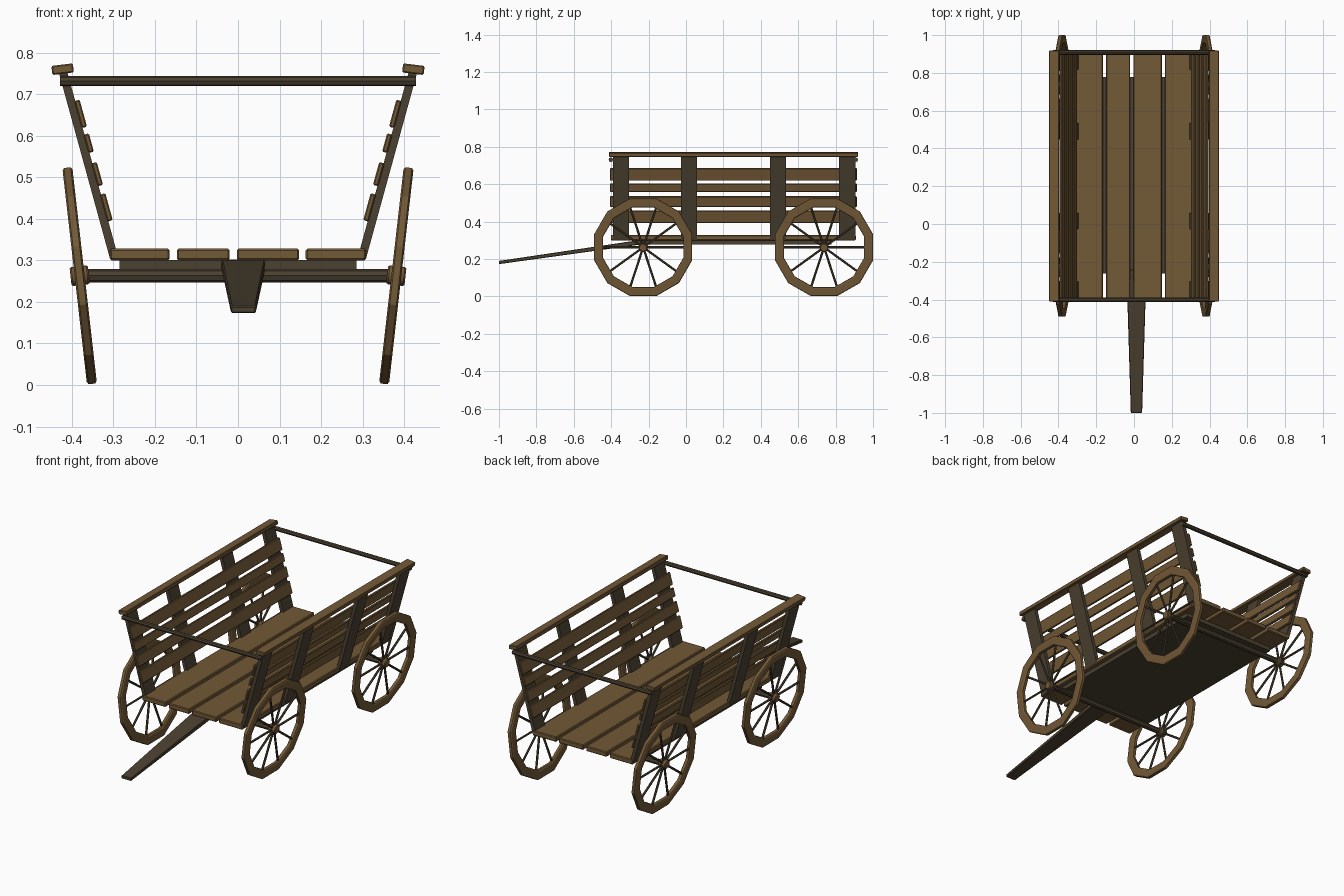
import bpy, bmesh, math
from mathutils import Vector, Matrix

if "Cube" in bpy.data.objects:
    bpy.data.objects.remove(bpy.data.objects["Cube"])


def material(name, color):
    m = bpy.data.materials.new(name)
    m.diffuse_color = (*color, 1)
    m.use_nodes = True
    m.node_tree.nodes["Principled BSDF"].inputs["Base Color"].default_value = m.diffuse_color
    return m


WOOD = material("brown_wood", (0.17, 0.10, 0.037))
DARK = material("dark_wood", (0.07, 0.052, 0.03))


def finish(name, bm, mat, matrix=Matrix(), bevel=0.0):
    bmesh.ops.recalc_face_normals(bm, faces=bm.faces)
    me = bpy.data.meshes.new(name)
    bm.to_mesh(me)
    bm.free()
    me.materials.append(mat)
    ob = bpy.data.objects.new(name, me)
    bpy.context.collection.objects.link(ob)
    ob.matrix_world = matrix
    if bevel:
        b = ob.modifiers.new("chamfer", 'BEVEL')
        b.width = bevel
        b.segments = 1
    return ob


def box(name, size, loc, mat, tilt=0.0, bevel=0.003):
    bm = bmesh.new()
    bmesh.ops.create_cube(bm, size=1, matrix=Matrix.Diagonal((*size, 1)))
    return finish(name, bm, mat, Matrix.Translation(loc) @ Matrix.Rotation(tilt, 4, 'Y'), bevel)


def add_rod(bm, a, b, radius, sides):
    a, b = Vector(a), Vector(b)
    m = Matrix.Translation((a + b) / 2) @ (b - a).to_track_quat('Z', 'Y').to_matrix().to_4x4()
    bmesh.ops.create_cone(bm, cap_ends=True, segments=sides, radius1=radius,
                          radius2=radius, depth=(b - a).length, matrix=m)


def rod(name, a, b, radius, mat, sides=8):
    bm = bmesh.new()
    add_rod(bm, a, b, radius, sides)
    return finish(name, bm, mat)


# wheels: twelve-sided chamfered rim, hub and thin spokes, leaning outward
def wheel(label, s, y):
    m = Matrix.Translation((s * 0.381, y, 0.263)) @ Matrix.Rotation(s * math.radians(6.5), 4, 'Y')
    profile = [(-0.008, 0.271), (0.008, 0.271), (0.012, 0.265), (0.012, 0.228),
               (0.008, 0.222), (-0.008, 0.222), (-0.012, 0.228), (-0.012, 0.265)]
    bm = bmesh.new()
    rings = []
    for i in range(12):
        a = math.radians(15 + 30 * i)
        rings.append([bm.verts.new((x, r * math.cos(a), r * math.sin(a))) for x, r in profile])
    for i in range(12):
        p, q = rings[i], rings[(i + 1) % 12]
        for j in range(8):
            k = (j + 1) % 8
            bm.faces.new((p[j], p[k], q[k], q[j]))
    finish(label + "_wheel_rim", bm, WOOD, m)
    bm = bmesh.new()
    add_rod(bm, (-0.022, 0, 0), (0.022, 0, 0), 0.024, 10)
    finish(label + "_wheel_hub", bm, WOOD, m, 0.004)
    bm = bmesh.new()
    for i in range(10):
        a = math.radians(36 * i)
        d = Vector((0, math.cos(a), math.sin(a)))
        add_rod(bm, d * 0.015, d * 0.228, 0.006, 6)
    finish(label + "_wheel_spokes", bm, DARK, m)


for end, y in (("front", -0.229), ("back", 0.738)):
    rod(end + "_axle", (-0.39, y, 0.263), (0.39, y, 0.263), 0.016, DARK)
    for side, s in (("right", 1), ("left", -1)):
        wheel(end + "_" + side, s, y)

# bed planks over a dark under panel
for i, (x0, x1) in enumerate([(-0.308, -0.165), (-0.147, -0.02), (-0.003, 0.147), (0.163, 0.308)]):
    box(f"bed_plank_{i + 1}", (x1 - x0, 1.31, 0.028), ((x0 + x1) / 2, 0.253, 0.314), WOOD, bevel=0.004)
box("under_panel", (0.57, 1.04, 0.024), (0, 0.258, 0.289), DARK, bevel=0)

# leaning side walls: posts, slats on their inner faces, top rail
SLOPE = 0.275
LEAN = math.atan(SLOPE)


def wall_x(z):
    return 0.302 + SLOPE * (z - 0.32)


for side, s in (("right", 1), ("left", -1)):
    for i, y in enumerate((-0.348, 0.016, 0.492, 0.862)):
        box(f"{side}_post_{i + 1}", (0.02, 0.087, 0.445 / math.cos(LEAN)),
            (s * wall_x(0.53), y, 0.53), DARK, s * LEAN, 0)
    for i, (z0, z1) in enumerate([(0.395, 0.46), (0.48, 0.535), (0.56, 0.604), (0.62, 0.685)]):
        z = (z0 + z1) / 2
        box(f"{side}_slat_{i + 1}", (0.013, 1.32, (z1 - z0) / math.cos(LEAN)),
            (s * (wall_x(z) - 0.015), 0.253, z), WOOD, s * LEAN)
    box(side + "_top_rail", (0.052, 1.33, 0.022), (s * 0.422, 0.254, 0.76), WOOD, s * math.radians(7))

# cross bars joining the wall tops
for end, y in (("front", -0.402), ("back", 0.908)):
    rod(end + "_cross_bar", (-0.428, y, 0.731), (0.428, y, 0.731), 0.012, DARK)

# tapered pull tongue sloping down to the front
bm = bmesh.new()
ends = []
for y, half, z0, z1 in ((-1.0, 0.03, 0.173, 0.19), (-0.24, 0.053, 0.278, 0.303)):
    ends.append([bm.verts.new((0.013 + x, y, z)) for x, z in
                 ((-half, z0), (half, z0), (half, z1), (-half, z1))])
for e in ends:
    bm.faces.new(e)
for j in range(4):
    k = (j + 1) % 4
    bm.faces.new((ends[0][j], ends[0][k], ends[1][k], ends[1][j]))
finish("pull_tongue", bm, DARK, bevel=0.003)
